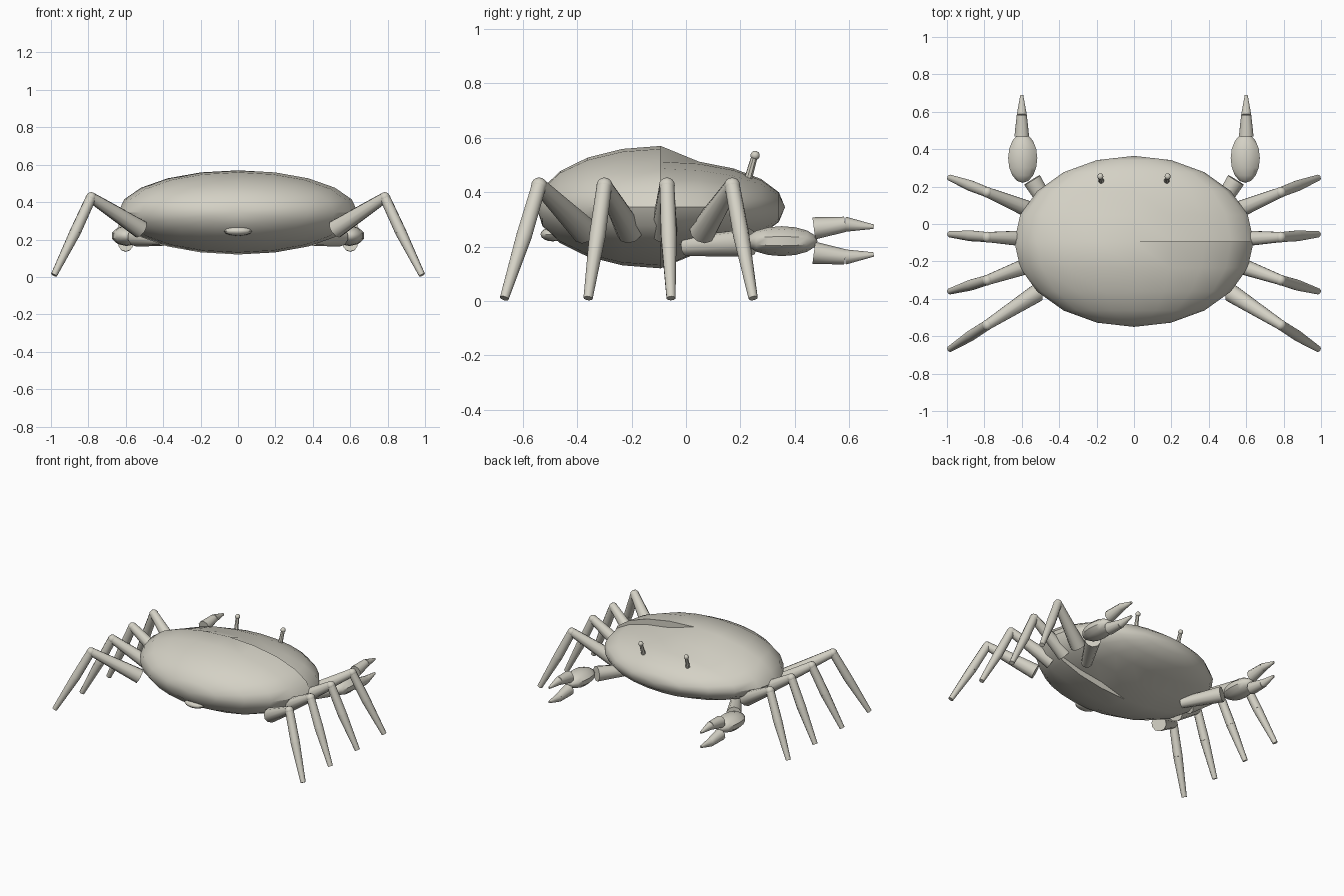
import bpy, bmesh, math
from mathutils import Vector, Matrix

cube = bpy.data.objects.get("Cube")
if cube:
    bpy.data.objects.remove(cube, do_unlink=True)

COLOUR = (0.66, 0.64, 0.56, 1)
shell = bpy.data.materials.new("pale_shell")
shell.use_nodes = True
shell.diffuse_color = COLOUR
shell.node_tree.nodes["Principled BSDF"].inputs["Base Color"].default_value = COLOUR


def finish(name, bm, angle=40):
    mesh = bpy.data.meshes.new(name)
    bm.to_mesh(mesh)
    bm.free()
    mesh.materials.append(shell)
    obj = bpy.data.objects.new(name, mesh)
    bpy.context.collection.objects.link(obj)
    bpy.ops.object.select_all(action="DESELECT")
    obj.select_set(True)
    bpy.context.view_layer.objects.active = obj
    bpy.ops.object.shade_smooth_by_angle(angle=math.radians(angle))
    return obj


def add_ball(bm, centre, size, segments=10, rings=8):
    """Ellipsoid with its poles along y."""
    rx, ry, rz = size
    matrix = (Matrix.Translation(centre) @ Matrix.Diagonal((rx, ry, rz, 1))
              @ Matrix.Rotation(math.pi / 2, 4, "X"))
    bmesh.ops.create_uvsphere(bm, u_segments=segments, v_segments=rings,
                              radius=1, matrix=matrix)


def add_limb(bm, points, radii, sides=10):
    """Tapered segments through the given points."""
    for a, b, ra, rb in zip(points, points[1:], radii, radii[1:]):
        a, b = Vector(a), Vector(b)
        axis = b - a
        matrix = Matrix.Translation((a + b) / 2) @ axis.to_track_quat("Z", "Y").to_matrix().to_4x4()
        bmesh.ops.create_cone(bm, cap_ends=True, segments=sides, radius1=ra,
                              radius2=rb, depth=axis.length, matrix=matrix)


# Carapace: domed rear, flatter head half, with a step across the left side
bm = bmesh.new()
add_ball(bm, (0, 0, 0), (0.64, 0.457, 0.225), 20, 10)
eps = 0.001
seam = [e for e in bm.edges
        if all(abs(v.co.y) < eps and v.co.x > -eps for v in e.verts)]
bmesh.ops.split_edges(bm, edges=seam)
rear_rim = []
for v in bm.verts:
    on_seam = abs(v.co.y) < eps
    at_head = any(f.calc_center_median().y > 0 for f in v.link_faces)
    at_rear = any(f.calc_center_median().y < 0 for f in v.link_faces)
    if on_seam and at_rear and v.co.x > -eps:
        rear_rim.append(v)
    if at_head and not at_rear:
        v.co.z *= 0.78
rear_rim.sort(key=lambda v: v.co.z)
bm.faces.new(rear_rim).normal_update()
for f in bm.faces:
    if len(f.verts) > 4 and f.normal.y < 0:
        f.normal_flip()
bmesh.ops.translate(bm, verts=bm.verts, vec=(0, -0.093, 0.345))
finish("carapace", bm)

# Tail flap
bm = bmesh.new()
add_ball(bm, (0, -0.49, 0.245), (0.075, 0.045, 0.026), 12, 8)
finish("tail_flap", bm)

# Walking legs: hip, knee and tip positions along y
LEGS = {"first": (0.06, 0.17, 0.247), "second": (-0.08, -0.07, -0.055),
        "third": (-0.205, -0.30, -0.36), "fourth": (-0.37, -0.54, -0.668)}

for side, s in (("left", 1), ("right", -1)):
    for order, (hip, knee, tip) in LEGS.items():
        bm = bmesh.new()
        joint = (s * 0.785, knee, 0.425)
        add_limb(bm, [(s * 0.52, hip, 0.255), joint], [0.05, 0.028])
        add_limb(bm, [joint, (s * 0.87, knee + (tip - knee) * 0.43, 0.24),
                      (s * 0.984, tip, 0.01)], [0.028, 0.03, 0.017])
        add_ball(bm, joint, (0.029, 0.029, 0.029))
        finish(f"{side}_{order}_leg", bm)

    # Claw arm
    bm = bmesh.new()
    add_limb(bm, [(s * 0.4, 0, 0.2), (s * 0.545, 0.235, 0.215)], [0.035, 0.052])
    finish(f"{side}_arm", bm)

    # Claw palm
    bm = bmesh.new()
    add_ball(bm, (s * 0.595, 0.352, 0.22), (0.082, 0.132, 0.055), 10, 8)
    finish(f"{side}_palm", bm)

    # Pincer fingers
    for label, up in (("upper", 1), ("lower", -1)):
        bm = bmesh.new()
        path = [(s * 0.6, y, 0.222 + up * h)
                for y, h in ((0.47, 0.045), (0.585, 0.06), (0.69, 0.051))]
        add_limb(bm, path, [0.041, 0.028, 0.008])
        finish(f"{side}_{label}_finger", bm)

    # Eye on its stalk
    bm = bmesh.new()
    add_limb(bm, [(s * 0.172, 0.22, 0.42), (s * 0.18, 0.25, 0.525)], [0.016, 0.012], 8)
    add_ball(bm, (s * 0.18, 0.254, 0.535), (0.017, 0.017, 0.017))
    finish(f"{side}_eye", bm)
